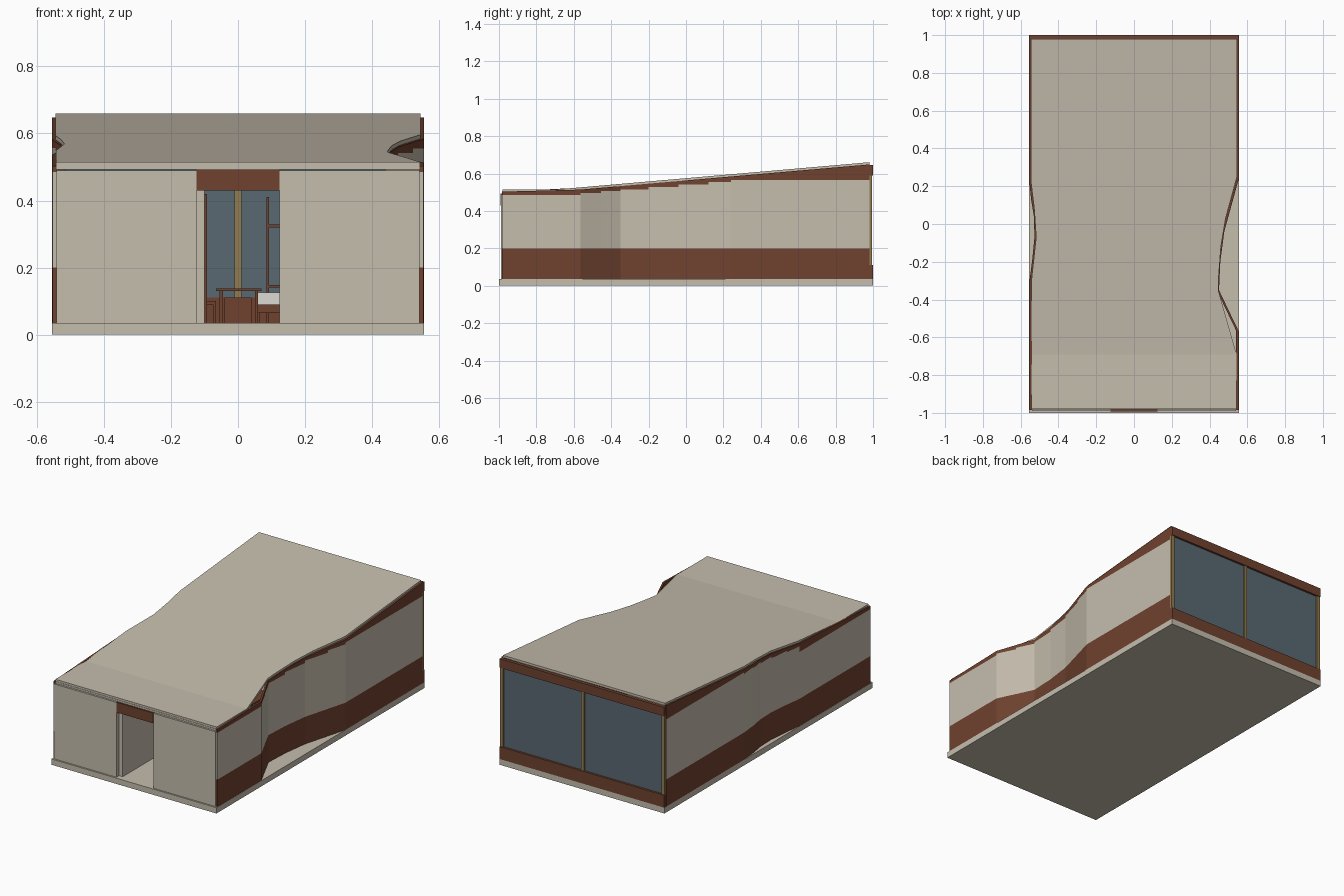
import bpy, bmesh

cube = bpy.data.objects.get("Cube")
if cube:
    bpy.data.objects.remove(cube, do_unlink=True)


def material(name, rgb):
    m = bpy.data.materials.new(name)
    m.use_nodes = True
    m.diffuse_color = (*rgb, 1)
    m.node_tree.nodes["Principled BSDF"].inputs["Base Color"].default_value = (*rgb, 1)
    return m


PLASTER = material("warm beige", (0.56, 0.51, 0.42))
WOOD = material("red brown wood", (0.16, 0.054, 0.028))
GLASS = material("slate glass", (0.10, 0.14, 0.17))
TAN = material("tan timber", (0.29, 0.20, 0.08))
LINEN = material("off white linen", (0.72, 0.70, 0.65))


def prisms(name, blocks, mat):
    """One object from blocks, each a list of four lower and four upper corners."""
    bm = bmesh.new()
    for corners in blocks:
        v = [bm.verts.new(c) for c in corners]
        bm.faces.new(v[3::-1])
        bm.faces.new(v[4:])
        for i in range(4):
            j = (i + 1) % 4
            bm.faces.new((v[i], v[j], v[j + 4], v[i + 4]))
    bmesh.ops.recalc_face_normals(bm, faces=bm.faces)
    mesh = bpy.data.meshes.new(name)
    bm.to_mesh(mesh)
    bm.free()
    mesh.materials.append(mat)
    obj = bpy.data.objects.new(name, mesh)
    bpy.context.collection.objects.link(obj)
    return obj


def cuboid(x, y, z):
    return [(a, b, c) for c in z for a, b in
            ((x[0], y[0]), (x[1], y[0]), (x[1], y[1]), (x[0], y[1]))]


def box(name, x, y, z, mat):
    return prisms(name, [cuboid(x, y, z)], mat)


def roof_top(y):
    return 0.515 + max(0, y + 0.69) * 0.087


def edge_x(path, y):
    """Sideways position of a plan outline at depth y."""
    for (xa, ya), (xb, yb) in zip(path, path[1:]):
        if ya <= y <= yb:
            return xa + (xb - xa) * (y - ya) / (yb - ya)
    return path[-1][0]


# Floor slab
FLOOR = 0.035
box("floor_slab", (-0.555, 0.555), (-1, 1), (0, FLOOR), PLASTER)

# Curved side walls: wood base band, plaster panels with stepped tops, wood infill
RIGHT = [(0.553, -0.985), (0.553, -0.565), (0.50, -0.455), (0.45, -0.35), (0.457, -0.2),
         (0.478, -0.04), (0.522, 0.12), (0.555, 0.24), (0.555, 0.98)]
LEFT = [(-0.553, -0.985), (-0.553, -0.3), (-0.54, -0.2), (-0.527, -0.07), (-0.53, 0.04),
        (-0.545, 0.13), (-0.555, 0.235), (-0.555, 0.98)]
THICK = 0.012


def side_wall(side, path):
    inward = -THICK if path[0][0] > 0 else THICK
    bands, panels, infill = [], [], []
    for (xa, ya), (xb, yb) in zip(path, path[1:]):
        plan = [(xa, ya), (xb, yb), (xb + inward, yb), (xa + inward, ya)]
        step = roof_top(ya) - 0.03
        cut = [step] * 4
        under = [roof_top(y) - 0.012 for _, y in plan]
        for blocks, low, high in ((bands, [FLOOR] * 4, [0.2] * 4),
                                  (panels, [0.2] * 4, cut), (infill, cut, under)):
            blocks.append([(*p, z) for p, z in zip(plan, low)]
                          + [(*p, z) for p, z in zip(plan, high)])
    prisms(side + "_wall_base_band", bands, WOOD)
    prisms(side + "_wall_panels", panels, PLASTER)
    prisms(side + "_wall_top_infill", infill, WOOD)


side_wall("plus_x", RIGHT)
side_wall("minus_x", LEFT)

# Roof: flat at the front, rising to the back, with scooped long edges
ROOF_R = [(0.543, -0.98), (0.543, -0.69), (0.515, -0.59), (0.475, -0.45), (0.446, -0.35),
          (0.448, -0.28), (0.46, -0.12), (0.485, 0.03), (0.515, 0.14), (0.545, 0.25), (0.545, 0.98)]
ROOF_L = [(-0.543, -0.98), (-0.543, -0.3), (-0.518, -0.07), (-0.528, 0.08),
          (-0.545, 0.22), (-0.545, 0.98)]
cuts = sorted({y for _, y in ROOF_R + ROOF_L})
bm = bmesh.new()
rings = []
for y in cuts:
    xl, xr, z = edge_x(ROOF_L, y), edge_x(ROOF_R, y), roof_top(y)
    rings.append([bm.verts.new(c) for c in
                  ((xl, y, z - 0.014), (xr, y, z - 0.014), (xr, y, z), (xl, y, z))])
for a, b in zip(rings, rings[1:]):
    for i in range(4):
        j = (i + 1) % 4
        bm.faces.new((a[i], a[j], b[j], b[i]))
bm.faces.new(rings[0])
bm.faces.new(rings[-1])
bmesh.ops.recalc_face_normals(bm, faces=bm.faces)
mesh = bpy.data.meshes.new("roof")
bm.to_mesh(mesh)
bm.free()
mesh.materials.append(PLASTER)
bpy.context.collection.objects.link(bpy.data.objects.new("roof", mesh))

# Front wall with doorway
DOOR = 0.124
FRONT = (-0.99, -0.965)
prisms("front_wall", [cuboid(x, FRONT, (FLOOR, 0.49))
                      for x in ((-0.541, -DOOR), (DOOR, 0.541))], PLASTER)
box("door_lintel", (-DOOR, DOOR), (-0.992, -0.965), (0.43, 0.492), WOOD)
box("front_fascia", (-0.541, 0.541), (-0.982, -0.965), (0.492, 0.503), PLASTER)

# Glazed back wall
box("back_sill_panel", (-0.553, 0.553), (0.978, 1), (FLOOR, 0.11), WOOD)
box("back_header", (-0.553, 0.553), (0.98, 1), (0.59, 0.645), WOOD)
box("back_glass", (-0.545, 0.545), (0.982, 0.987), (0.11, 0.59), GLASS)
prisms("back_mullions", [cuboid((x - 0.01, x + 0.01), (0.975, 0.995), (0.11, 0.59))
                         for x in (-0.543, 0, 0.543)], TAN)

# Entrance partition
box("entrance_partition", (-DOOR, -0.1), (-0.965, -0.5), (FLOOR, 0.47), PLASTER)
box("partition_end_post", (-0.112, -0.092), (-0.5, -0.485), (FLOOR, 0.42), WOOD)


# Furniture
def legs(x, y, top, r=0.005):
    return [cuboid((a - r, a + r), (b - r, b + r), (FLOOR, top)) for a in x for b in y]


prisms("table", legs((-0.05, 0.055), (0.0, 0.2), 0.13)
       + [cuboid((-0.065, 0.07), (-0.02, 0.22), (0.13, 0.138))], WOOD)
prisms("chair", legs((-0.125, -0.07), (0.07, 0.13), 0.09)
       + [cuboid((-0.13, -0.065), (0.065, 0.135), (0.09, 0.1)),
          cuboid((-0.13, -0.12), (0.065, 0.135), (0.1, 0.185))], WOOD)
box("low_cabinet", (-0.04, 0.04), (0.75, 0.85), (FLOOR, 0.11), WOOD)
prisms("bed_frame", legs((0.06, 0.42), (0.42, 0.85), 0.065)
       + [cuboid((0.05, 0.43), (0.41, 0.86), (0.065, 0.09))], WOOD)
box("mattress", (0.06, 0.42), (0.42, 0.85), (0.09, 0.125), LINEN)
prisms("open_shelf", [cuboid((x, x + 0.008), (0.88, 0.95), (FLOOR, 0.41)) for x in (0.085, 0.4)]
       + [cuboid((0.085, 0.408), (0.88, 0.95), (z, z + 0.008)) for z in (0.14, 0.32)], WOOD)
